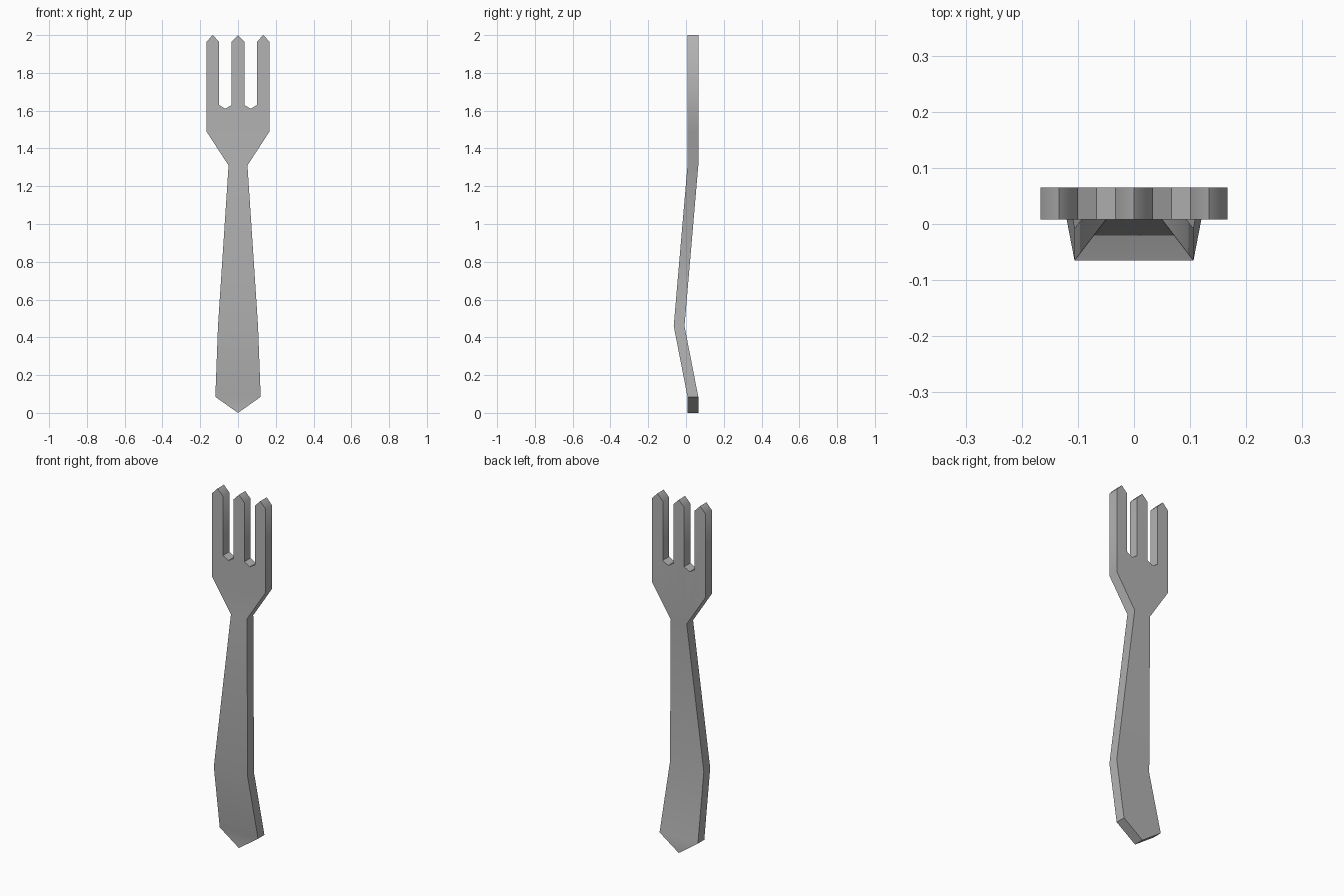
import bpy
import bmesh
import math

cube = bpy.data.objects.get("Cube")
if cube:
    bpy.data.objects.remove(cube, do_unlink=True)

THICKNESS = 0.057

metal = bpy.data.materials.new("grey metal")
metal.use_nodes = True
grey = (0.45, 0.45, 0.45, 1)
metal.diffuse_color = grey
metal.node_tree.nodes["Principled BSDF"].inputs["Base Color"].default_value = grey

# Right half of the head: neck, shoulder, outer tine, gap and middle tine
head_half = [(0.05, 1.31), (0.167, 1.49), (0.167, 1.965), (0.134, 2.0),
             (0.1, 1.965), (0.1, 1.63), (0.067, 1.61), (0.034, 1.63),
             (0.034, 1.965)]
# Handle stations: half width, height
bend, heel = (0.106, 0.46), (0.12, 0.085)
neck = head_half[0]


def mirrored(half):
    return [(-x, z) for x, z in reversed(half)]


def front_y(z):
    """Depth of the front face: straight head, handle bowed forward."""
    back, bow = 0.008, -0.065
    if z >= neck[1] or z <= heel[1]:
        return back
    end = neck[1] if z > bend[1] else heel[1]
    return bow + (back - bow) * (z - bend[1]) / (end - bend[1])


panels = [
    head_half + [(0, 2.0)] + mirrored(head_half),
    [bend, neck] + mirrored([bend, neck]),
    [heel, bend] + mirrored([heel, bend]),
    [(0, 0), heel] + mirrored([heel]),
]

# Front sheet made of flat panels that share their edges
bm = bmesh.new()
corners = {}
for panel in panels:
    for x, z in panel:
        if (x, z) not in corners:
            corners[(x, z)] = bm.verts.new((x, front_y(z), z))
    bm.faces.new([corners[p] for p in panel])

# Thicken the sheet towards the back
sheet = list(bm.faces)
extruded = bmesh.ops.extrude_face_region(bm, geom=sheet, use_keep_orig=True)
back_verts = [v for v in extruded["geom"] if isinstance(v, bmesh.types.BMVert)]
bmesh.ops.translate(bm, verts=back_verts, vec=(0, THICKNESS, 0))
bmesh.ops.recalc_face_normals(bm, faces=bm.faces)

mesh = bpy.data.meshes.new("fork")
bm.to_mesh(mesh)
bm.free()
mesh.materials.append(metal)
fork = bpy.data.objects.new("fork", mesh)
bpy.context.collection.objects.link(fork)

# Soft bends, crisp rims
bpy.ops.object.select_all(action="DESELECT")
fork.select_set(True)
bpy.context.view_layer.objects.active = fork
bpy.ops.object.shade_smooth_by_angle(angle=math.radians(50))
